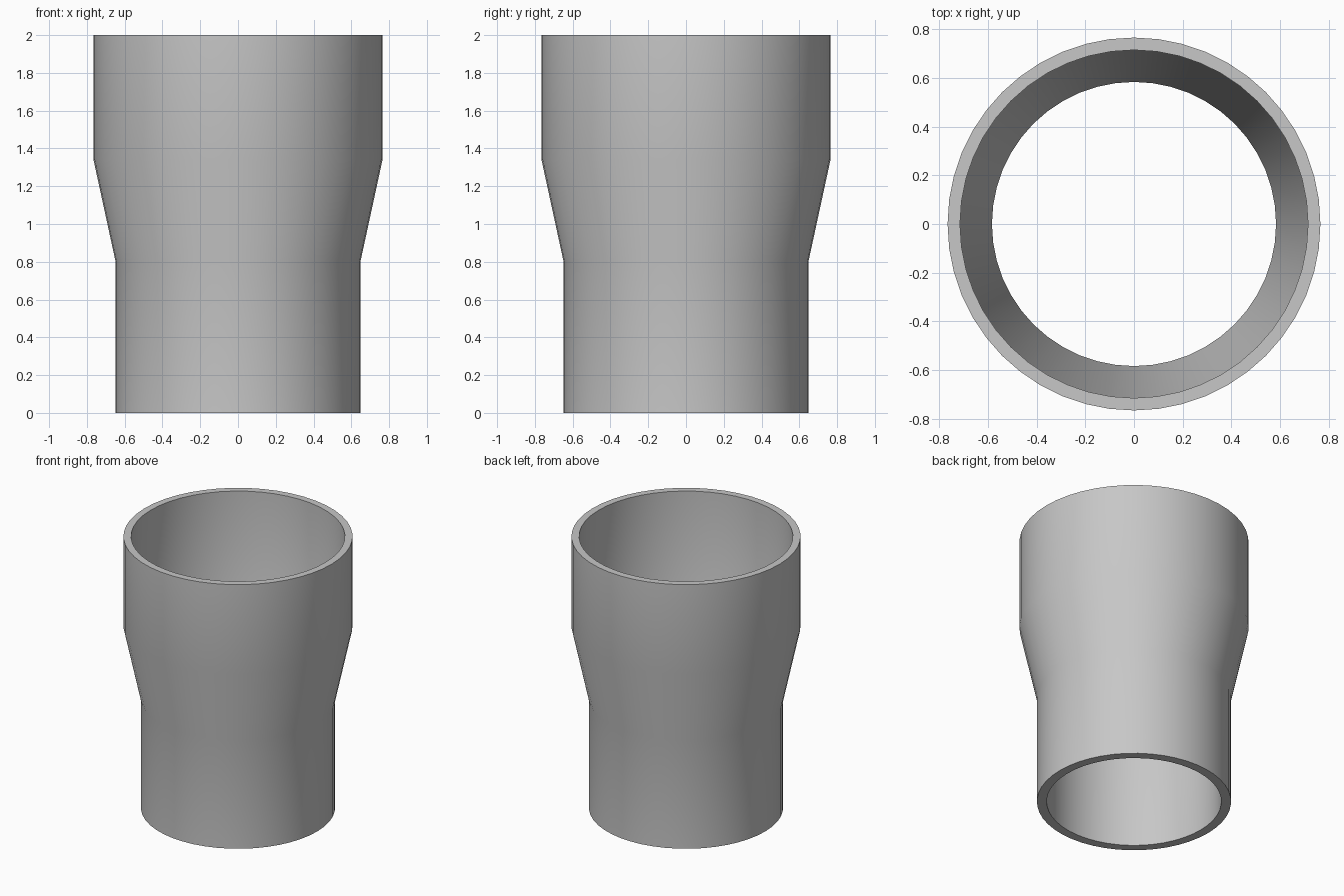
import bpy
import bmesh
import math

cube = bpy.data.objects.get("Cube")
if cube:
    bpy.data.objects.remove(cube, do_unlink=True)

SIDES = 48

# Plain grey plastic
grey = bpy.data.materials.new("light_grey")
grey.use_nodes = True
colour = (0.57, 0.57, 0.57, 1)
grey.diffuse_color = colour
grey.node_tree.nodes["Principled BSDF"].inputs["Base Color"].default_value = colour

# Closed wall section (radius, height): up the outside, down the inside
section = [
    (0.648, 0), (0.648, 0.8), (0.765, 1.34), (0.765, 2),
    (0.714, 2), (0.714, 1.34), (0.583, 0.8), (0.583, 0),
]

# Sweep the section around the vertical axis
bm = bmesh.new()
rings = []
for i in range(SIDES):
    a = math.tau * i / SIDES
    rings.append([bm.verts.new((r * math.cos(a), r * math.sin(a), z))
                  for r, z in section])
for i, ring in enumerate(rings):
    following = rings[(i + 1) % SIDES]
    for j in range(len(section)):
        k = (j + 1) % len(section)
        bm.faces.new((ring[j], following[j], following[k], ring[k]))
bmesh.ops.recalc_face_normals(bm, faces=bm.faces)

mesh = bpy.data.meshes.new("pipe_reducer")
bm.to_mesh(mesh)
bm.free()
mesh.materials.append(grey)
reducer = bpy.data.objects.new("pipe_reducer", mesh)
bpy.context.collection.objects.link(reducer)

# Smooth walls, crisp rims
bpy.ops.object.select_all(action="DESELECT")
reducer.select_set(True)
bpy.context.view_layer.objects.active = reducer
bpy.ops.object.shade_smooth_by_angle(angle=math.radians(35))
